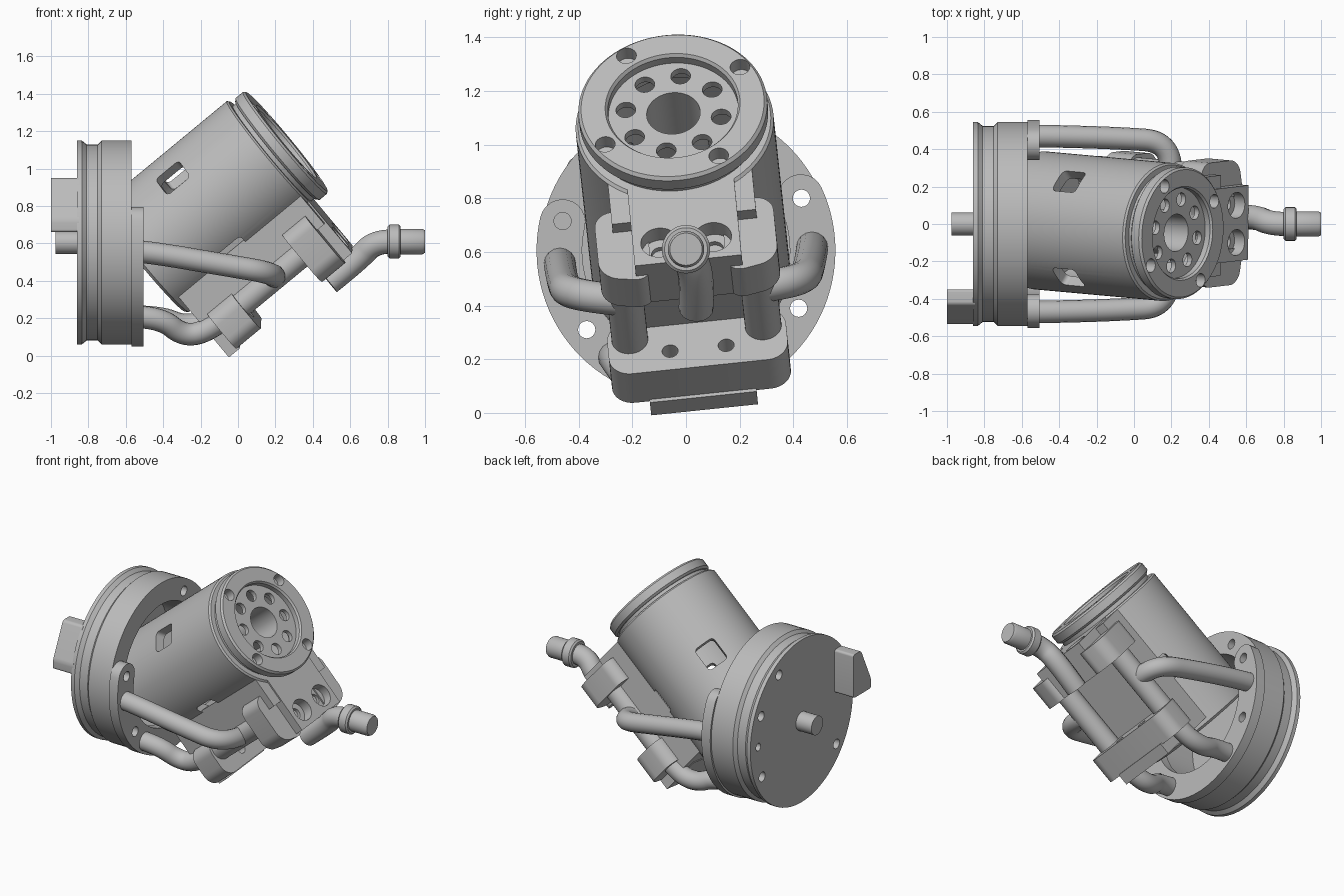
import bpy, bmesh
from math import sin, cos, pi, radians
from mathutils import Matrix, Vector

if "Cube" in bpy.data.objects:
    bpy.data.objects.remove(bpy.data.objects["Cube"])

metal = bpy.data.materials.new("grey_metal")
metal.use_nodes = True
metal.diffuse_color = (0.5, 0.5, 0.5, 1)
metal.node_tree.nodes["Principled BSDF"].inputs["Base Color"].default_value = (0.5, 0.5, 0.5, 1)

# Frames: the flange looks along x; the barrel has its own tilted axis
FLANGE = Matrix.Translation((0, 0, 0.605))
u = Vector((0.77, -0.07, 0.636)).normalized()
v = Vector((0, 1, 0.1))
v = (v - u * v.dot(u)).normalized()
BARREL = Matrix.Translation((0.26, -0.05, 1.145)) @ Matrix((u, v, u.cross(v))).transposed().to_4x4()


def finish(ob):
    ob.data.materials.clear()
    ob.data.materials.append(metal)
    bpy.ops.object.select_all(action='DESELECT')
    bpy.context.view_layer.objects.active = ob
    ob.select_set(True)
    bpy.ops.object.shade_smooth_by_angle(angle=radians(30))
    return ob


def to_object(name, bm, frame):
    bmesh.ops.recalc_face_normals(bm, faces=bm.faces)
    me = bpy.data.meshes.new(name)
    bm.to_mesh(me)
    bm.free()
    ob = bpy.data.objects.new(name, me)
    ob.matrix_world = frame
    bpy.context.collection.objects.link(ob)
    return finish(ob)


def lathe(name, profile, frame, sides=96):
    """Closed (x, radius) profile turned about the local x axis."""
    bm = bmesh.new()
    rings = [[bm.verts.new((x, r * cos(2 * pi * i / sides), r * sin(2 * pi * i / sides)))
              for i in range(sides)] for x, r in profile]
    for a, b in zip(rings, rings[1:] + rings[:1]):
        for i in range(sides):
            j = (i + 1) % sides
            bm.faces.new((a[i], a[j], b[j], b[i]))
    bmesh.ops.remove_doubles(bm, verts=bm.verts, dist=1e-5)
    bmesh.ops.dissolve_degenerate(bm, edges=bm.edges, dist=1e-5)
    return to_object(name, bm, frame)


def rod(name, x0, x1, r, frame, y=0, z=0, sides=32):
    bm = bmesh.new()
    m = Matrix.Translation(((x0 + x1) / 2, y, z)) @ Matrix.Rotation(pi / 2, 4, 'Y')
    bmesh.ops.create_cone(bm, cap_ends=True, segments=sides, radius1=r, radius2=r,
                          depth=x1 - x0, matrix=m)
    return to_object(name, bm, frame)


def prism(name, x0, x1, pts, frame, round_by=0):
    """Outline in the local yz plane pushed along x, corners optionally rounded."""
    bm = bmesh.new()
    face = bm.faces.new([bm.verts.new((x0, y, z)) for y, z in pts])
    ext = bmesh.ops.extrude_face_region(bm, geom=[face])
    bmesh.ops.translate(bm, vec=(x1 - x0, 0, 0),
                        verts=[g for g in ext["geom"] if isinstance(g, bmesh.types.BMVert)])
    if round_by:
        long = [e for e in bm.edges if abs(e.verts[0].co.x - e.verts[1].co.x) > 1e-4]
        bmesh.ops.bevel(bm, geom=long, offset=round_by, segments=8, profile=0.5, affect='EDGES')
    return to_object(name, bm, frame)


def slab(name, x0, x1, half, z0, z1, round_by=0, frame=BARREL):
    return prism(name, x0, x1, [(-half, z0), (half, z0), (half, z1), (-half, z1)], frame, round_by)


def cut(ob, cutters):
    for c in cutters:
        mod = ob.modifiers.new("cut", 'BOOLEAN')
        mod.operation, mod.solver, mod.object = 'DIFFERENCE', 'EXACT', c
        bpy.ops.object.select_all(action='DESELECT')
        bpy.context.view_layer.objects.active = ob
        ob.select_set(True)
        bpy.ops.object.modifier_apply(modifier=mod.name)
        bpy.data.objects.remove(c)
    finish(ob)


def tube(name, pts, r):
    cu = bpy.data.curves.new(name, 'CURVE')
    cu.dimensions, cu.bevel_depth, cu.bevel_resolution, cu.use_fill_caps = '3D', r, 6, True
    sp = cu.splines.new('NURBS')
    sp.points.add(len(pts) - 1)
    for p, co in zip(sp.points, pts):
        p.co = (*co, 1)
    sp.use_endpoint_u, sp.order_u, sp.resolution_u = True, 3, 10
    ob = bpy.data.objects.new(name, cu)
    bpy.context.collection.objects.link(ob)
    bpy.ops.object.select_all(action='DESELECT')
    bpy.context.view_layer.objects.active = ob
    ob.select_set(True)
    bpy.ops.object.convert(target='MESH')
    return finish(bpy.context.view_layer.objects.active)


# Round flange: a shallow cup with a grooved rim
flange = lathe("flange", [(-0.86, 0), (-0.86, 0.545), (-0.835, 0.545), (-0.81, 0.525), (-0.75, 0.525),
                          (-0.73, 0.545), (-0.57, 0.545), (-0.57, 0.40), (-0.80, 0.40), (-0.80, 0)], FLANGE)
bolts = [(0.43, 0.195), (0.42, -0.215), (-0.46, 0.11), (-0.37, -0.295)]
cut(flange, [rod("cutter", -1, -0.4, 0.032, FLANGE, y, z) for y, z in bolts + [(0.24, 0.40)]]
    + [rod("cutter", -0.9, -0.82, 0.025, FLANGE, 0.46, 0)])

# Crescent plate around the lower half of the flange, ending in round ears
a0, a1, n = radians(167), radians(385), 60
arc = [a0 + (a1 - a0) * i / n for i in range(n + 1)]
mid, rad = 0.472, 0.085
outline = [((mid + rad) * cos(a), (mid + rad) * sin(a)) for a in arc]
for i in range(1, 12):
    t = a1 + pi * i / 12
    outline.append((mid * cos(a1) + rad * cos(t), mid * sin(a1) + rad * sin(t)))
outline += [((mid - rad) * cos(a), (mid - rad) * sin(a)) for a in reversed(arc)]
for i in range(1, 12):
    t = a0 + pi + pi * i / 12
    outline.append((mid * cos(a0) + rad * cos(t), mid * sin(a0) + rad * sin(t)))
plate = prism("crescent_plate", -0.57, -0.505, outline, FLANGE)
cut(plate, [rod("cutter", -0.7, -0.4, 0.032, FLANGE, y, z) for y, z in bolts])

# Back details
rod("back_peg", -0.975, -0.85, 0.062, FLANGE)
prism("back_wedge", -1.0, -0.85, [(-0.35, 0.055), (-0.535, 0.055), (-0.535, 0.12),
                                  (-0.43, 0.345), (-0.35, 0.345)], FLANGE, 0.015)

# Hollow barrel with four rounded windows
barrel = lathe("barrel", [(-1.0, 0), (-1.0, 0.355), (-0.985, 0.37), (-0.11, 0.37), (-0.10, 0.36),
                          (-0.10, 0.31), (-0.92, 0.31), (-0.92, 0)], BARREL)
windows = []
for k in range(4):
    turn = BARREL @ Matrix.Rotation(radians(45 + 90 * k), 4, 'X')
    w = slab("cutter", -0.06, 0.06, 0.07, -0.08, 0.08, 0.025,
             turn @ Matrix.Translation((-0.575, 0, 0.34)) @ Matrix.Rotation(pi / 2, 4, 'Y')
             @ Matrix.Scale(1.3, 4, (1, 0, 0)))
    windows.append(w)
cut(barrel, windows)

# End cap: neck, rim, recessed face with a ring of holes
lathe("cap_neck", [(-0.14, 0.25), (-0.14, 0.33), (-0.06, 0.33), (-0.06, 0.25)], BARREL)
cap = lathe("end_cap", [(-0.075, 0.10), (-0.075, 0.34), (-0.062, 0.353), (-0.012, 0.353), (0, 0.342),
                        (0, 0.252), (-0.012, 0.243), (-0.045, 0.243), (-0.045, 0.10)], BARREL)
holes = [(radians(77 + 45 * k), 0.18, 0.037) for k in range(8)]
holes += [(radians(30 + 90 * k), 0.305, 0.037) for k in range(4)]
cut(cap, [rod("cutter", -0.2 if q < 0.2 else -0.06, 0.1, r, BARREL, q * cos(a), q * sin(a), 24)
          for a, q, r in holes])
lathe("centre_bore", [(-0.35, 0.10), (-0.35, 0.12), (-0.06, 0.12), (-0.06, 0.10)], BARREL)

# Saddle under the barrel, carrying two clamp brackets
slab("saddle", -0.96, -0.11, 0.27, -0.45, -0.24)
upper = slab("upper_plate", -0.20, -0.10, 0.2, -0.67, -0.30)
cut(upper, [rod("cutter", -0.17, 0, 0.07, BARREL, s * 0.1, -0.57) for s in (-1, 1)]
    + [rod("cutter", -0.3, 0, 0.035, BARREL, s * 0.1, -0.57) for s in (-1, 1)])
slab("upper_clamp_core", -0.32, -0.19, 0.2, -0.67, -0.40)
for s, side in ((-1, "right"), (1, "left")):
    prism(side + "_clamp_arm", -0.32, -0.16, [(s * 0.14, -0.35), (s * 0.335, -0.35),
          (s * 0.335, -0.66), (s * 0.14, -0.70)], BARREL, 0.07)
lower = prism("lower_clamp", -0.90, -0.73, [(-0.335, -0.42), (0.335, -0.42), (0.335, -0.665),
                                            (-0.335, -0.665)], BARREL, 0.08)
cut(lower, [rod("cutter", -0.82, -0.6, 0.03, BARREL, s * 0.105, -0.575) for s in (-1, 1)])
slab("lower_plate", -0.965, -0.89, 0.2, -0.68, -0.40)

# Pipes: side pair, lower pair and the straight runs they feed
for s, side in ((-1, "right"), (1, "left")):
    run = [BARREL @ Vector((x, s * 0.25, -0.50)) for x in (-0.95, -0.80, -0.30)]
    rod(side + "_run", -0.90, -0.30, 0.068, BARREL, s * 0.25, -0.50)
    join = BARREL @ Vector((-0.50, s * 0.25, -0.50))
    z = 0.56 if s < 0 else 0.62
    bend = Vector((join.x + 0.01, s * 0.44, join.z + 0.02))
    tube(side + "_side_pipe", [(-0.56, s * 0.47, z), (-0.45, s * 0.47, z - 0.01),
                               (-0.1, s * 0.46, z - 0.07), bend, join], 0.06)
    tube(side + "_lower_pipe", [(-0.60, s * 0.27, 0.21), (-0.42, s * 0.27, 0.21),
                                run[0] + Vector((-0.14, 0, -0.03)), run[0], run[1]], 0.06)

# Centre pipe with collar and spigot
foot = BARREL @ Vector((-0.31, 0.01, -0.73))
knee = foot + Vector((0.26, 0.01, 0.21))
tube("centre_pipe", [foot, foot.lerp(knee, 0.6), (0.73, 0, 0.61), (0.82, 0, 0.61)], 0.065)
lathe("pipe_collar", [(0.80, 0), (0.80, 0.08), (0.81, 0.09), (0.86, 0.09), (0.87, 0.08), (0.87, 0)],
      Matrix.Translation((0, 0, 0.61)), 48)
lathe("pipe_spigot", [(0.86, 0), (0.86, 0.068), (0.985, 0.068), (1.0, 0.06), (1.0, 0)],
      Matrix.Translation((0, 0, 0.61)), 48)
